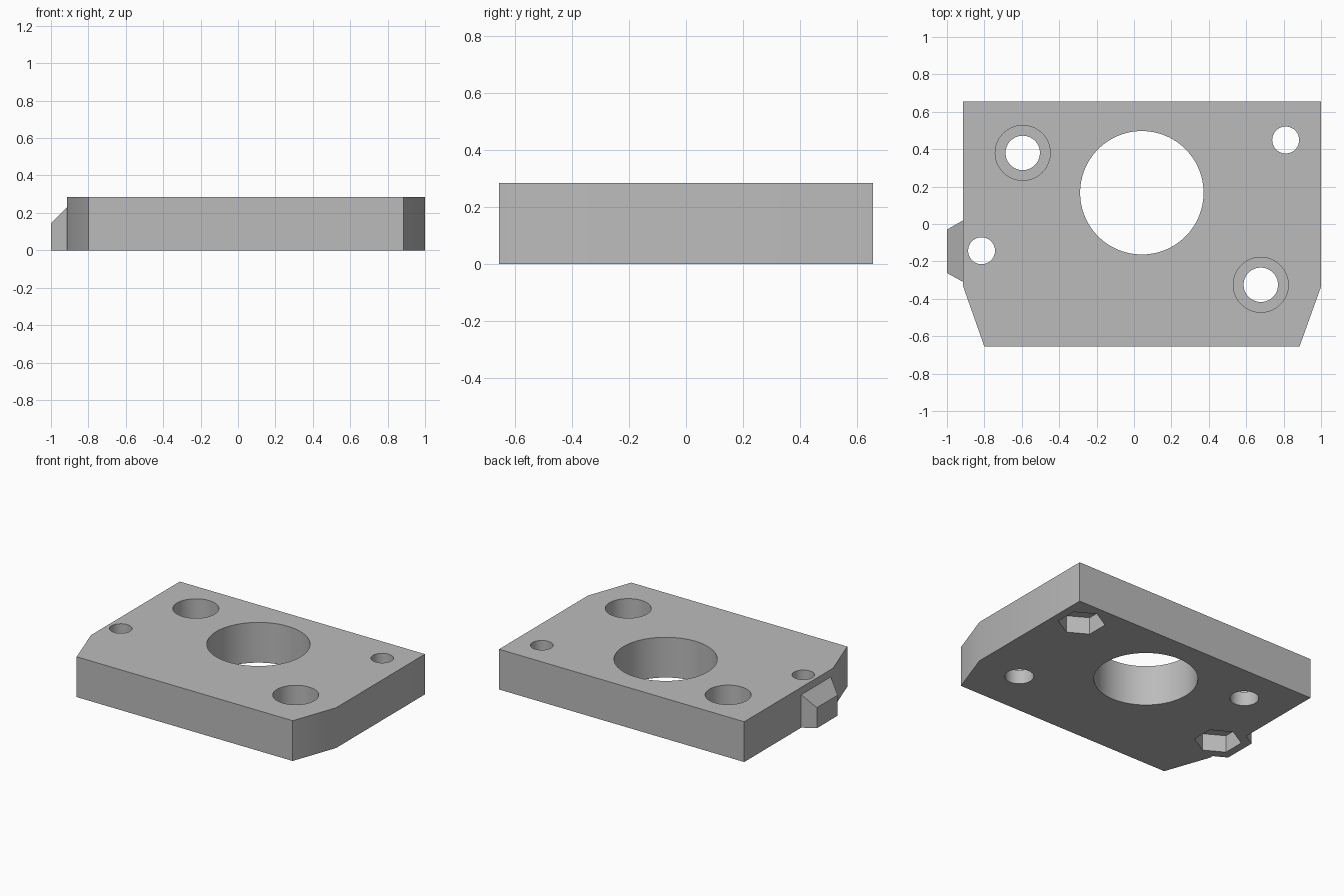
import bpy
import bmesh
import math

cube = bpy.data.objects.get("Cube")
if cube:
    bpy.data.objects.remove(cube, do_unlink=True)

HEIGHT = 0.284

grey = bpy.data.materials.new("light grey")
grey.use_nodes = True
colour = (0.5, 0.5, 0.5, 1)
grey.diffuse_color = colour
grey.node_tree.nodes["Principled BSDF"].inputs["Base Color"].default_value = colour


def prism(name, outline, bottom, top):
    """Upright prism; top is a function of x, so it can slope."""
    bm = bmesh.new()
    low = [bm.verts.new((x, y, bottom)) for x, y in outline]
    high = [bm.verts.new((x, y, top(x))) for x, y in outline]
    bm.faces.new(low[::-1])
    bm.faces.new(high)
    n = len(outline)
    for i in range(n):
        j = (i + 1) % n
        bm.faces.new((low[i], low[j], high[j], high[i]))
    bmesh.ops.recalc_face_normals(bm, faces=bm.faces)
    mesh = bpy.data.meshes.new(name)
    bm.to_mesh(mesh)
    bm.free()
    mesh.materials.append(grey)
    obj = bpy.data.objects.new(name, mesh)
    bpy.context.collection.objects.link(obj)
    return obj


def ring(centre, radius, sides, turn=0.0):
    return [(centre[0] + radius * math.cos(turn + math.tau * i / sides),
             centre[1] + radius * math.sin(turn + math.tau * i / sides))
            for i in range(sides)]


def combine(target, other, operation):
    bpy.context.view_layer.objects.active = target
    mod = target.modifiers.new(operation, "BOOLEAN")
    mod.operation = operation
    mod.solver = "EXACT"
    mod.object = other
    bpy.ops.object.modifier_apply(modifier=mod.name)
    bpy.data.objects.remove(other, do_unlink=True)


def cut(outline, bottom, top):
    combine(plate, prism("cutter", outline, bottom, lambda x: top), "DIFFERENCE")


# Plate with two clipped front corners
plate = prism("mounting_plate",
              [(-0.80, -0.655), (0.885, -0.655), (1, -0.335), (1, 0.655),
               (-0.913, 0.655), (-0.913, -0.335)], 0, lambda x: HEIGHT)

# Side lug with a sloping top, giving the nut pocket its outer wall
lug = prism("side_lug",
            [(-0.87, -0.31), (-0.87, 0.02), (-0.913, 0.02), (-1, -0.03),
             (-1, -0.262), (-0.913, -0.31)], 0, lambda x: x + 1.145)
combine(plate, lug, "UNION")

# Large round opening
cut(ring((0.042, 0.167), 0.33, 96), -0.1, 0.4)

# Counterbored screw holes
for centre in ((-0.595, 0.38), (0.678, -0.325)):
    cut(ring(centre, 0.092, 64), -0.1, 0.4)
    cut(ring(centre, 0.147, 64), 0.1, 0.4)

# Small holes with hexagonal nut pockets underneath
for centre in ((0.811, 0.449), (-0.815, -0.143)):
    cut(ring(centre, 0.072, 48), -0.1, 0.4)
    cut(ring(centre, 0.15, 6, math.pi / 6), -0.1, 0.12)

# Smooth hole walls, sharp edges elsewhere
bpy.ops.object.select_all(action="DESELECT")
plate.select_set(True)
bpy.context.view_layer.objects.active = plate
bpy.ops.object.shade_smooth_by_angle(angle=math.radians(30))
